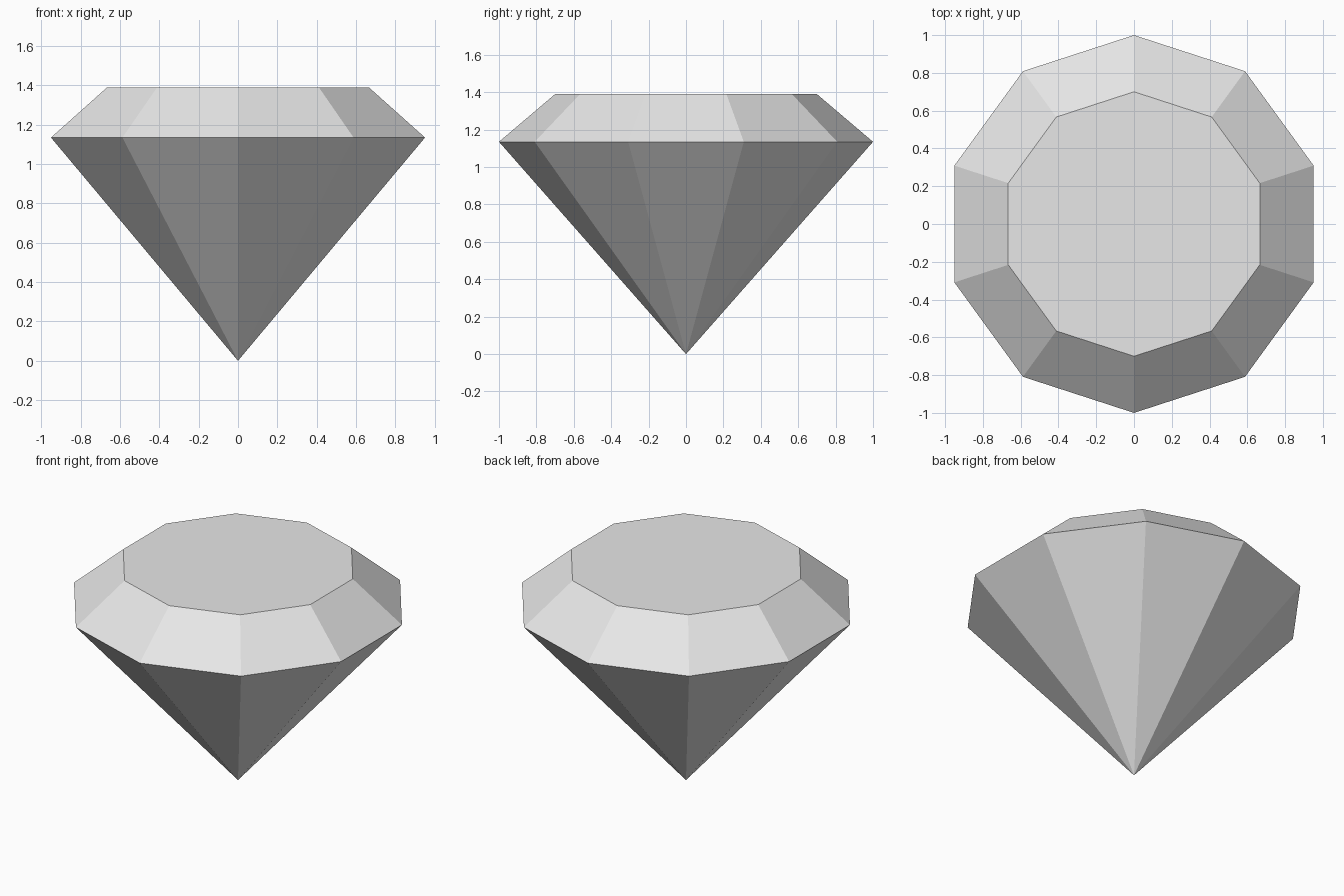
import bpy
import bmesh
from math import sin, cos, tau

cube = bpy.data.objects.get("Cube")
if cube:
    bpy.data.objects.remove(cube, do_unlink=True)

SIDES = 10
GIRDLE_RADIUS, GIRDLE_Z = 1.0, 1.135
TABLE_RADIUS, TABLE_Z = 0.70, 1.39

# Single pale grey material
grey = bpy.data.materials.new("pale_grey")
grey.use_nodes = True
colour = (0.8, 0.8, 0.8, 1)
grey.diffuse_color = colour
grey.node_tree.nodes["Principled BSDF"].inputs["Base Color"].default_value = colour


def ring(bm, radius, z):
    """Ten-sided ring with a corner pointing to the back."""
    angles = [tau * i / SIDES for i in range(SIDES)]
    return [bm.verts.new((radius * sin(a), radius * cos(a), z)) for a in angles]


bm = bmesh.new()
tip = bm.verts.new((0, 0, 0))
girdle = ring(bm, GIRDLE_RADIUS, GIRDLE_Z)
table = ring(bm, TABLE_RADIUS, TABLE_Z)

# Pavilion facets below the girdle, crown facets above it
for i in range(SIDES):
    j = (i + 1) % SIDES
    bm.faces.new((tip, girdle[i], girdle[j]))
    bm.faces.new((girdle[i], table[i], table[j], girdle[j]))

# Flat table on top
bm.faces.new(table)
bmesh.ops.recalc_face_normals(bm, faces=bm.faces[:])

mesh = bpy.data.meshes.new("cut_gem")
bm.to_mesh(mesh)
bm.free()
mesh.materials.append(grey)
bpy.context.collection.objects.link(bpy.data.objects.new("cut_gem", mesh))
